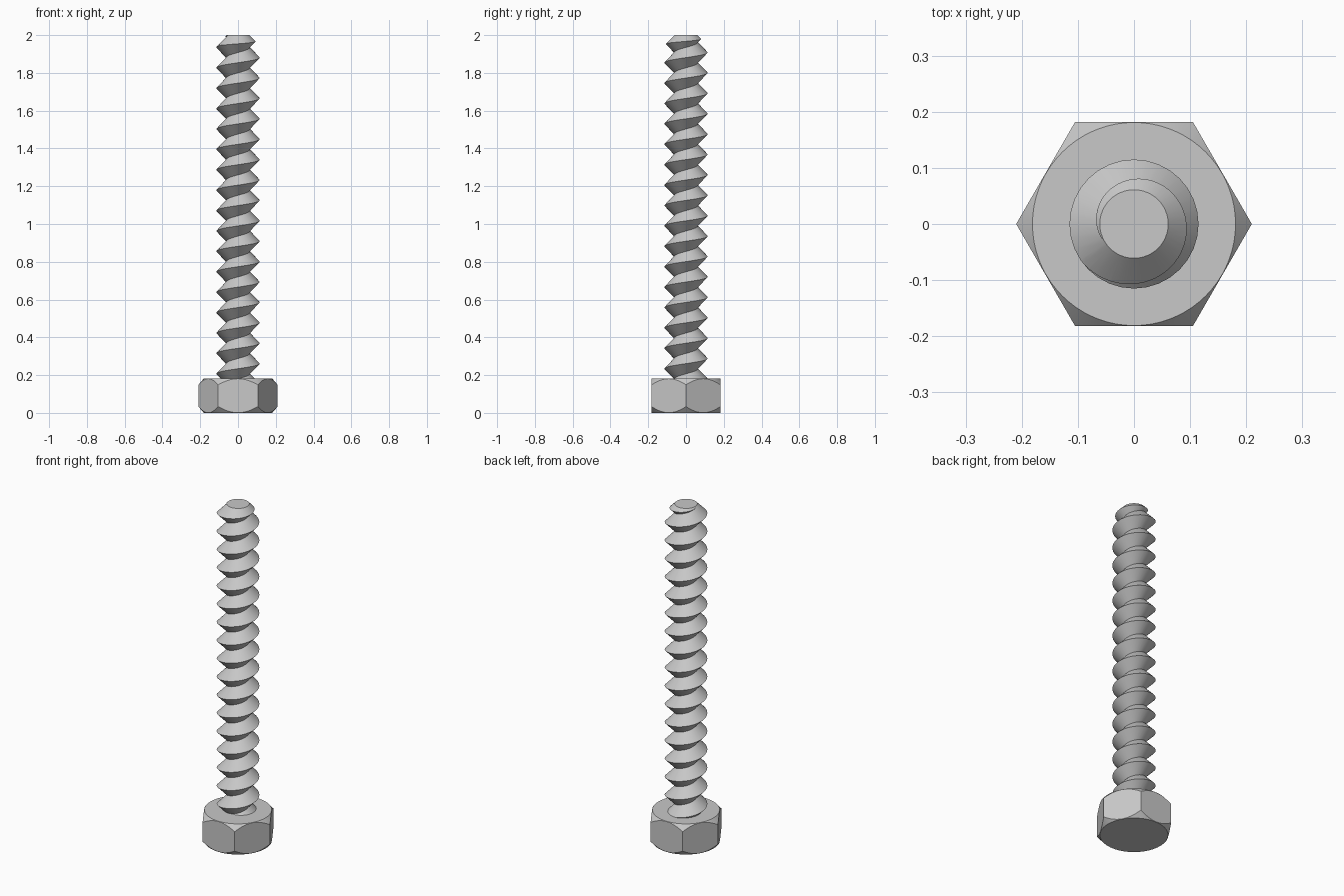
import bpy, bmesh
from math import cos, sin, pi, radians

cube = bpy.data.objects.get("Cube")
if cube:
    bpy.data.objects.remove(cube, do_unlink=True)

steel = bpy.data.materials.new("grey steel")
steel.use_nodes = True
GREY = (0.58, 0.58, 0.58, 1)
steel.diffuse_color = GREY
steel.node_tree.nodes["Principled BSDF"].inputs["Base Color"].default_value = GREY


def make_object(name, bm):
    bmesh.ops.recalc_face_normals(bm, faces=bm.faces)
    mesh = bpy.data.meshes.new(name)
    bm.to_mesh(mesh)
    bm.free()
    mesh.materials.append(steel)
    obj = bpy.data.objects.new(name, mesh)
    bpy.context.collection.objects.link(obj)
    return obj


def lathe(name, profile, sides):
    """Closed solid from (radius, height) rings, capped at both ends."""
    bm = bmesh.new()
    rings = [[bm.verts.new((r * cos(2 * pi * i / sides), r * sin(2 * pi * i / sides), z))
              for i in range(sides)] for r, z in profile]
    for low, high in zip(rings, rings[1:]):
        for i in range(sides):
            j = (i + 1) % sides
            bm.faces.new((low[i], low[j], high[j], high[i]))
    bm.faces.new(rings[0][::-1])
    bm.faces.new(rings[-1])
    return make_object(name, bm)


def trim(obj, envelope):
    """Keep only what lies inside the envelope, then smooth round surfaces."""
    mod = obj.modifiers.new("trim", 'BOOLEAN')
    mod.operation = 'INTERSECT'
    mod.solver = 'EXACT'
    mod.object = envelope
    bpy.ops.object.select_all(action='DESELECT')
    bpy.context.view_layer.objects.active = obj
    obj.select_set(True)
    bpy.ops.object.modifier_apply(modifier=mod.name)
    bpy.data.objects.remove(envelope, do_unlink=True)
    bpy.ops.object.shade_smooth_by_angle(angle=radians(28))


# Hexagonal head, its corners cut back by cones at both ends
HEAD_R, HEAD_H = 0.21, 0.182
head = lathe("hex_head", [(HEAD_R, 0), (HEAD_R, HEAD_H)], 6)
FACE_R, WIDE_R, DROP = 0.181, 0.221, 0.046
trim(head, lathe("head_envelope", [(FACE_R, 0), (WIDE_R, DROP),
                                   (WIDE_R, HEAD_H - DROP), (FACE_R, HEAD_H)], 72))

# Right-handed V thread: a root helix and a crest helix joined by two flanks
PITCH, ROOT, CREST, START = 0.108, 0.062, 0.115, 0.045
SIDES, TURNS = 32, 20


def helix(bm, radius, start, count):
    return [bm.verts.new((radius * cos(2 * pi * i / SIDES), radius * sin(2 * pi * i / SIDES),
                          start + PITCH * i / SIDES)) for i in range(count)]


bm = bmesh.new()
steps = SIDES * TURNS
root = helix(bm, ROOT, START - PITCH / 2, steps + SIDES + 1)
crest = helix(bm, CREST, START, steps + 1)
for i in range(steps):
    bm.faces.new((root[i], root[i + 1], crest[i + 1], crest[i]))
    bm.faces.new((crest[i], crest[i + 1], root[i + SIDES + 1], root[i + SIDES]))

# Close the open ends with fans
bottom = bm.verts.new((0, 0, START))
top = bm.verts.new((0, 0, START + PITCH * TURNS))
for edge in [e for e in bm.edges if e.is_boundary]:
    a, b = edge.verts
    bm.faces.new((a, b, bottom if a.co.z < 1 else top))
shank = make_object("threaded_shank", bm)

# Trim to length with a chamfered tip; the lower end sits inside the head
TIP_R, OUTER = 0.061, 0.13
trim(shank, lathe("shank_envelope", [(OUTER, 0.112), (OUTER, 2 - (OUTER - TIP_R)),
                                     (TIP_R, 2)], 48))
